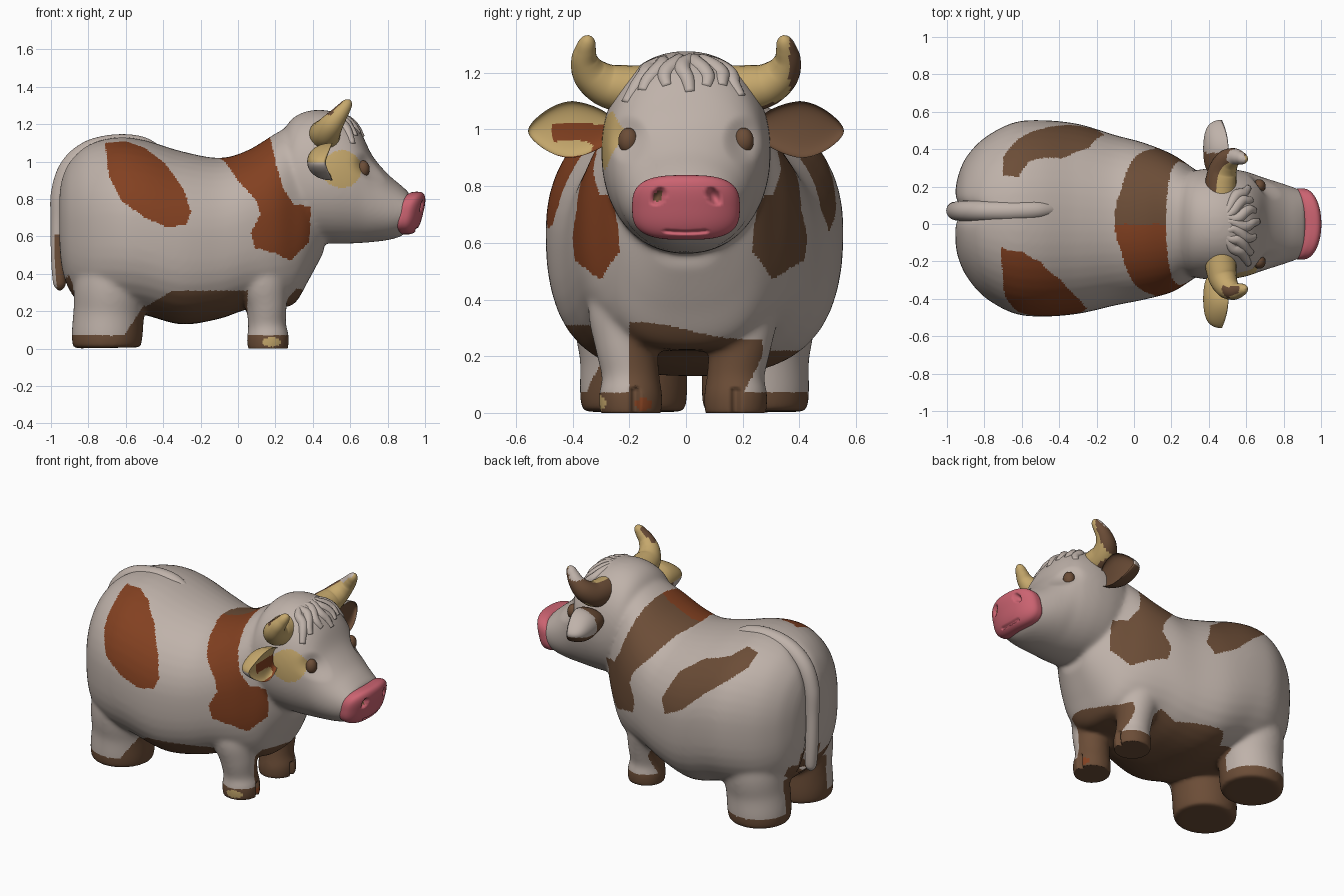
import bpy, bmesh, math
from mathutils import Vector
from mathutils.bvhtree import BVHTree

if "Cube" in bpy.data.objects:
    bpy.data.objects.remove(bpy.data.objects["Cube"])

COLOURS = {"cream_white": (.52, .445, .40), "brown": (.148, .074, .038), "rust": (.225, .052, .015),
           "gold": (.56, .39, .15), "pink": (.60, .125, .165)}
MATS = []
for name, rgb in COLOURS.items():
    m = bpy.data.materials.new(name)
    m.diffuse_color = (*rgb, 1)
    m.use_nodes = True
    m.node_tree.nodes["Principled BSDF"].inputs["Base Color"].default_value = m.diffuse_color
    MATS.append(m)
WHITE, BROWN, RUST, GOLD, PINK = range(5)


def spline(rows, n=8):
    """Catmull-Rom interpolation of rows of numbers."""
    out = []
    for i in range(len(rows) - 1):
        a, b, c, d = rows[max(i - 1, 0)], rows[i], rows[i + 1], rows[min(i + 2, len(rows) - 1)]
        for k in range(n):
            t = k / n
            out.append([.5 * (2 * q + (r - p) * t + (2 * p - 5 * q + 4 * r - s) * t * t
                              + (3 * q - p - 3 * r + s) * t ** 3) for p, q, r, s in zip(a, b, c, d)])
    return out + [list(rows[-1])]


def skin(bm, rings):
    vs = [[bm.verts.new(p) for p in r] for r in rings]
    k = len(vs[0])
    for a, b in zip(vs, vs[1:]):
        for i in range(k):
            bm.faces.new((a[i], a[(i + 1) % k], b[(i + 1) % k], b[i]))
    bm.faces.new(vs[0][::-1])
    bm.faces.new(vs[-1])


def loft(bm, stations, e_top=2.15, e_low=2.15, k=48):
    """Stations along x: x, y min, y max, z min, z max."""
    rings = []
    for x, y0, y1, z0, z1 in spline(stations):
        ring = []
        for i in range(k):
            c, s = math.cos(2 * math.pi * i / k), math.sin(2 * math.pi * i / k)
            e = e_top if s > 0 else e_low
            f = (abs(c) ** e + abs(s) ** e) ** (-1 / e)
            ring.append((x, (y0 + y1) / 2 + (y1 - y0) / 2 * c * f, (z0 + z1) / 2 + (z1 - z0) / 2 * s * f))
        rings.append(ring)
    skin(bm, rings)


def tube(bm, rows, k=24, n=8):
    """Rows: x, y, z, radius."""
    pts = spline(rows, n)
    P = [Vector(p[:3]) for p in pts]
    rings, nrm = [], None
    for i, p in enumerate(pts):
        t = (P[min(i + 1, len(P) - 1)] - P[max(i - 1, 0)]).normalized()
        nrm = t.orthogonal() if nrm is None else nrm - t * nrm.dot(t)
        nrm.normalize()
        b = t.cross(nrm)
        r = max(p[3], .002)
        rings.append([P[i] + (nrm * math.cos(2 * math.pi * j / k) + b * math.sin(2 * math.pi * j / k)) * r
                      for j in range(k)])
    skin(bm, rings)


def finish(name, bm, paint):
    """Turn a bmesh into a smooth object, painting each face by a rule."""
    bmesh.ops.recalc_face_normals(bm, faces=bm.faces[:])
    if bm.calc_volume(signed=True) < 0:
        bmesh.ops.reverse_faces(bm, faces=bm.faces[:])
    me = bpy.data.meshes.new(name)
    bm.to_mesh(me)
    bm.free()
    ob = bpy.data.objects.new(name, me)
    bpy.context.collection.objects.link(ob)
    for m in MATS:
        me.materials.append(m)
    for f in me.polygons:
        f.use_smooth = True
        f.material_index = paint(f.center, f.normal)
    return ob


def inside(x, z, poly):
    hit = False
    for (x0, z0), (x1, z1) in zip(poly, poly[1:] + poly[:1]):
        if (z0 > z) != (z1 > z) and x < x0 + (z - z0) * (x1 - x0) / (z1 - z0):
            hit = not hit
    return hit


# coat patches, drawn in the side view (x, z)
NECK = [(-.12, 1.03), (-.07, 1.0), (0, .9), (.1, .79), (.12, .72), (.07, .62), (.09, .54), (.2, .51), (.28, .47),
        (.33, .52), (.38, .57), (.39, .76), (.3, .77), (.24, .86), (.2, 1.0), (.17, 1.14), (.16, 1.3), (-.12, 1.2)]
RUMP_R = [(-.71, 1.1), (-.69, .92), (-.62, .79), (-.5, .7), (-.38, .65), (-.28, .66), (-.25, .73),
          (-.29, .85), (-.39, .99), (-.5, 1.075), (-.6, 1.108)]
RUMP_L = [(-.70, 1.08), (-.62, 1.095), (-.56, 1.05), (-.38, .99), (-.24, .89), (-.16, .72), (-.2, .64),
          (-.35, .72), (-.5, .86), (-.62, .95), (-.7, 1.02)]


def coat(c, n):
    x, y, z = c
    if y < -.1 and ((x - .555) / .105) ** 2 + ((z - .96) / .1) ** 2 < 1:
        return GOLD
    if z > .45 and inside(x, z, NECK):
        return RUST if y < 0 else BROWN
    if y < .03 and inside(x, z, RUMP_R):
        return RUST
    if y > .1 and inside(x, z, RUMP_L):
        return BROWN
    if x > .1 and y < 0 and z < .06:                      # front hoof flecks
        if y < -.24 and ((x - .18) / .05) ** 2 + ((z - .035) / .025) ** 2 < 1:
            return GOLD
        if n.x > .4 and ((y + .15) / .03) ** 2 + ((z - .03) / .022) ** 2 < 1:
            return RUST
    if z < .07:
        return BROWN
    if x > .05:                                           # chest and inner front legs
        edge = .29 + .03 * math.cos((y + .18) * 8)
        return BROWN if z < edge and -.2 < y < .27 - .5 * max(0, .2 - z) else WHITE
    if x > -.5:                                           # belly
        edge = .22 + .09 * min(1, (x + .5) / .15) - (.09 if y > .3 else 0)
        return BROWN if z < edge else WHITE
    if -.2 < y < .25 and z < .45 and (n.y * (y - .03) < 0 or n.z < -.3):
        return BROWN                                      # inner hind legs
    return BROWN if z < .07 + max(0, x + .61) * 1.5 and y < 0 else WHITE


# ---- body, head and legs fused into one smooth skin
bm = bmesh.new()
loft(bm, [(-.955, -.10, .18, .55, .84), (-.94, -.18, .26, .42, .92), (-.895, -.28, .36, .30, 1.01),
          (-.80, -.39, .46, .22, 1.09), (-.65, -.475, .54, .20, 1.13), (-.5, -.495, .555, .18, 1.115),
          (-.3, -.48, .535, .13, 1.055), (-.1, -.435, .475, .16, 1.02), (.05, -.405, .435, .21, 1.06),
          (.2, -.365, .375, .22, 1.15), (.3, -.305, .31, .24, 1.2), (.38, -.25, .25, .37, 1.2),
          (.46, -.16, .16, .52, 1.1)], 2.15, 2.75)
loft(bm, [(x, -w, w, a, b) for x, w, a, b in (
    (.2, .15, .75, 1.08), (.28, .265, .64, 1.22), (.38, .295, .575, 1.272), (.5, .297, .562, 1.27),
    (.6, .28, .562, 1.225), (.66, .26, .565, 1.15), (.72, .24, .57, 1.03), (.8, .215, .58, .935),
    (.87, .19, .60, .875), (.92, .17, .64, .83))])
for fy, hy in ((-.195, -.185), (.175, .245)):
    out = .015 if fy > 0 else -.015
    tube(bm, [(.16, fy, -.012, .108), (.16, fy, .06, .113), (.155, fy, .13, .102), (.15, fy + out, .24, .112),
              (.13, fy + out, .34, .135), (.1, fy, .46, .14)], 32)
    tube(bm, [(-.70, hy, .004, .182), (-.70, hy, .07, .19), (-.69, hy, .2, .19), (-.68, hy + out, .34, .195),
              (-.66, hy, .5, .19)], 32)
raw = finish("skin_source", bm, lambda c, n: 0)
mod = raw.modifiers.new("fuse", 'REMESH')
mod.mode, mod.voxel_size = 'VOXEL', .0098
mod = raw.modifiers.new("soften", 'SMOOTH')
mod.factor, mod.iterations = .5, 30
bm = bmesh.new()
bm.from_object(raw, bpy.context.evaluated_depsgraph_get())
bpy.data.objects.remove(raw)
for v in bm.verts:
    x, y, z = v.co
    for fy in (-.18, .175):                               # cloven front hooves
        if x > .2 and z < .09 and abs(y - fy) < .02:
            v.co.x -= .03 * (1 - abs(y - fy) / .02)
    if x > .5:                                            # eye sockets
        d = ((abs(y) - .205) / .08) ** 2 + ((z - .965) / .09) ** 2
        v.co.x -= .03 * max(0, 1 - d) ** 2
    if x < -.75 and z > .3:                               # groove behind the tail
        v.co.x += .035 * math.exp(-((y - .07) / .05) ** 2) * min(1, (-.75 - x) / .12)
    v.co.z = max(v.co.z, 0)
tree = BVHTree.FromBMesh(bm)
finish("body", bm, coat)

# ---- forelock: wavy locks lying on the forehead
bm = bmesh.new()
for a in (-1, -.7, -.35, 0, .35, .7, 1):
    rows = []
    for i in range(7):
        t = i / 6
        x = .48 + (.18 - .05 * abs(a)) * t
        y = .2 * a * (.25 + .75 * t ** .8) + .014 * math.sin(t * 8 + a * 4)
        hit = tree.ray_cast(Vector((x, y, 2)), Vector((0, 0, -1)))[0]
        rows.append((x, y, hit.z - .019, .012 + .02 * math.sin(math.pi * min(1, t * .85 + .03))))
    tube(bm, rows, 12, 5)
finish("forelock", bm, lambda c, n: WHITE)

# ---- tail
bm = bmesh.new()
tube(bm, [(-.42, .08, 1.05, .03), (-.52, .075, 1.085, .05), (-.66, .07, 1.09, .055), (-.80, .07, 1.055, .055),
          (-.90, .07, .965, .055), (-.95, .07, .83, .05), (-.962, .075, .68, .04), (-.962, .08, .5, .038),
          (-.955, .08, .37, .036), (-.953, .08, .33, .026), (-.952, .08, .31, .004)])
finish("tail", bm, lambda c, n: BROWN if c.z < .6 and n.y < .2 and n.x > -.5 else WHITE)


def horn_paint(c, n):
    if c.y < 0:
        return BROWN if n.x < -.5 and c.z > 1.25 else GOLD
    if c.z > 1.27 and n.z > .3 and n.x < .3:
        return WHITE
    return BROWN if c.y > .365 or n.x < -.3 or n.z < -.8 else GOLD


def ear_paint(c, n):
    front = n.x > .1
    if c.y > 0:
        return BROWN if front or c.y < .38 or n.z < -.4 else WHITE
    if front:
        if c.z > 1.02 or c.y < -.47 or ((c.y + .41) / .08) ** 2 + ((c.z - .935) / .03) ** 2 < 1:
            return GOLD
        return RUST
    if n.z > 0:
        return GOLD
    return BROWN if c.y > -.40 else WHITE


for s, side in ((-1, "right"), (1, "left")):
    # horns
    bm = bmesh.new()
    tube(bm, [(.46, s * .16, 1.14, .085), (.465, s * .23, 1.145, .083), (.475, s * .29, 1.16, .075),
              (.50, s * .338, 1.197, .063), (.535, s * .358, 1.243, .048), (.565, s * .354, 1.282, .037),
              (.583, s * .348, 1.308, .029), (.592, s * .345, 1.324, .018), (.595, s * .344, 1.332, .003)])
    finish(side + "_horn", bm, horn_paint)
    # cupped leaf-shaped ears
    bm = bmesh.new()
    bmesh.ops.create_uvsphere(bm, u_segments=64, v_segments=40, radius=1)
    for v in bm.verts:
        d, a, b = v.co
        width = .1 * (1 - .35 * max(a, 0) ** 2 - .2 * max(-a, 0))
        v.co = (.525 + (d * .155 if d < 0 else -d * .06) - .055 * a * a - .02 * b * b,
                s * (.40 + .157 * a), 1.0 + b * width - .005 * a)
    finish(side + "_ear", bm, ear_paint)
    # eyes
    hit = tree.ray_cast(Vector((2, s * .203, .96)), Vector((-1, 0, 0)))[0]
    bm = bmesh.new()
    bmesh.ops.create_uvsphere(bm, u_segments=32, v_segments=20, radius=1)
    for v in bm.verts:
        v.co = hit + Vector((v.co.x * .034 - .004, v.co.y * .036, v.co.z * .046))
    finish(side + "_eye", bm, lambda c, n: BROWN)

# ---- muzzle: rounded block leaning forward, with nostrils and a mouth groove
bm = bmesh.new()
bmesh.ops.create_uvsphere(bm, u_segments=128, v_segments=80, radius=1)


def nostril(y, z):
    return math.hypot((abs(y) - .098 + .3 * (z - .765)) / .024, (z - .765) / .034)


for v in bm.verts:
    p = v.co / sum(abs(q) ** 3 for q in v.co) ** (1 / 3)
    y, z = p.y * .19, .725 + p.z * .114
    x = .928 + p.x * .062 + .24 * (z - .725) - .035 * p.y * p.y
    if p.x > 0:
        x -= .035 * max(0, 1 - nostril(y, z) ** 2)
        x -= .014 * max(0, 1 - abs(z - .637 - .8 * y * y) / .009) * (abs(y) < .075)
    v.co = (x, y, z)
finish("muzzle", bm, lambda c, n: BROWN if c.x > .9 and c.y < 0 and nostril(c.y, c.z) < .6 else PINK)
